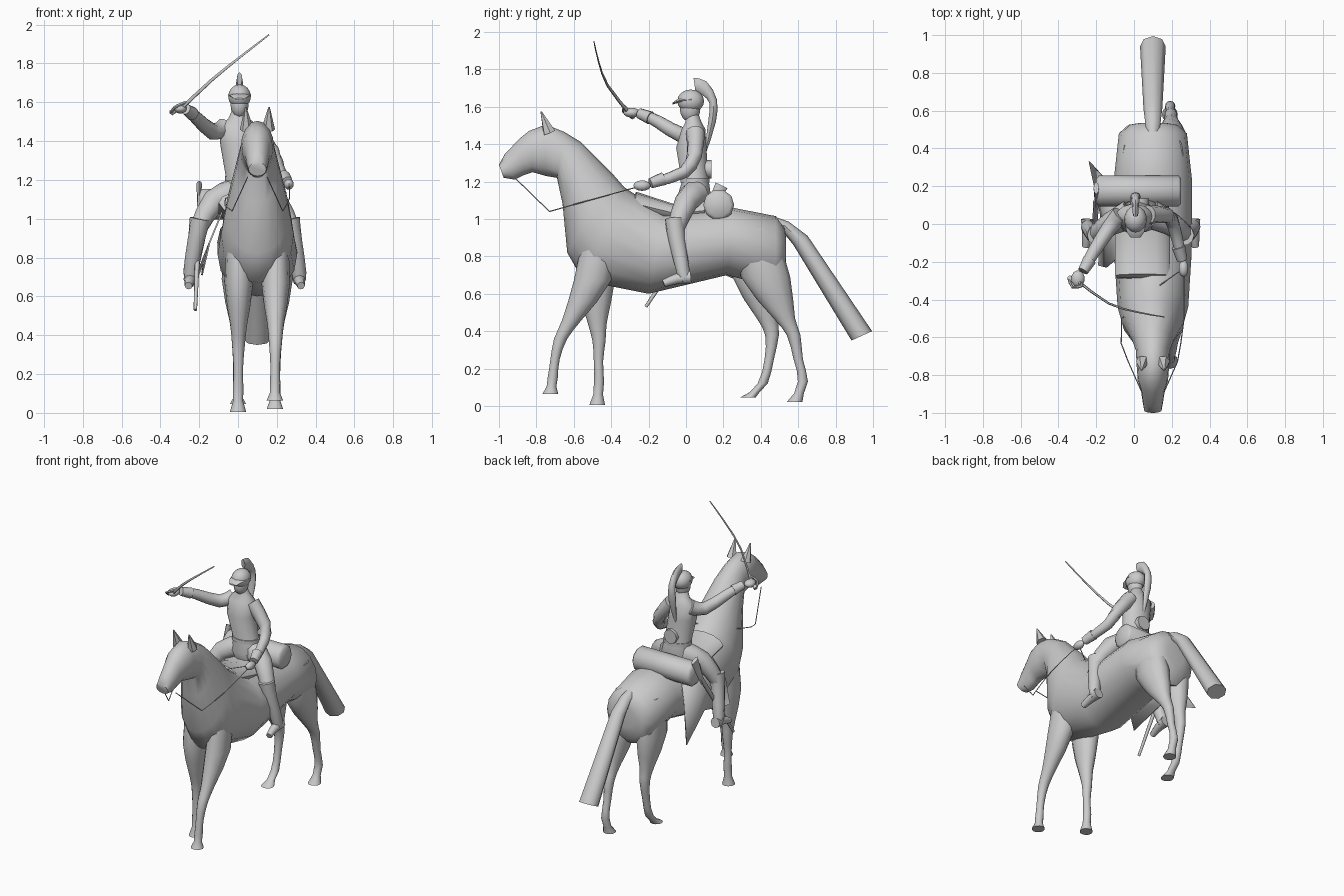
import bpy, bmesh, math
from mathutils import Vector as V

CX, RX = 0.1, 0.035  # centre lines of horse and rider


def finish(name, bm, angle=50):
    bmesh.ops.recalc_face_normals(bm, faces=bm.faces)
    me = bpy.data.meshes.new(name)
    bm.to_mesh(me)
    bm.free()
    ob = bpy.data.objects.new(name, me)
    bpy.context.collection.objects.link(ob)
    bpy.ops.object.select_all(action='DESELECT')
    ob.select_set(True)
    bpy.context.view_layer.objects.active = ob
    bpy.ops.object.shade_smooth_by_angle(angle=math.radians(angle))
    return ob


def smooth(rows):
    """Add a Catmull-Rom midpoint between neighbouring rows."""
    rows = [V(r) for r in rows]
    out = []
    for i in range(len(rows) - 1):
        a, b = rows[i], rows[i + 1]
        p, q = rows[max(i - 1, 0)], rows[min(i + 2, len(rows) - 1)]
        out += [a, (a + b) * 0.5625 - (p + q) * 0.0625]
    return out + [rows[-1]]


def loft(name, rings, n=12):
    """Skin rings given as (centre, half axis u, half axis v)."""
    bm = bmesh.new()
    prev = None
    for c, u, v in rings:
        angles = [math.tau * i / n for i in range(n)]
        cur = [bm.verts.new(c + u * math.cos(a) + v * math.sin(a)) for a in angles]
        if prev:
            for i in range(n):
                j = (i + 1) % n
                bm.faces.new((prev[i], prev[j], cur[j], cur[i]))
        else:
            bm.faces.new(cur)
        prev = cur
    bm.faces.new(prev)
    return finish(name, bm)


def side_loft(name, x, stations, n=12):
    """Stations: top y, z, bottom y, z, half width."""
    rings = []
    for ty, tz, by, bz, w in stations:
        t, b = V((x, ty, tz)), V((x, by, bz))
        rings.append(((t + b) / 2, V((w, 0, 0)), (t - b) / 2))
    return loft(name, rings, n)


def level_loft(name, stations, n=10):
    """Stations: centre x, y, z, radius x, radius y."""
    return loft(name, [(V(s[:3]), V((s[3], 0, 0)), V((0, s[4], 0))) for s in stations], n)


def tube(name, pts, r0, r1, n=8, flat=1.0):
    """Tapered tube along a smoothed path."""
    pts = smooth(pts)
    rings = []
    for i, p in enumerate(pts):
        d = (pts[min(i + 1, len(pts) - 1)] - pts[max(i - 1, 0)]).normalized()
        u = d.cross(V((0, 0, 1)))
        u = u.normalized() if u.length > 0.05 else V((1, 0, 0))
        r = r0 + (r1 - r0) * i / (len(pts) - 1)
        rings.append((p, u * r * flat, d.cross(u).normalized() * r))
    return loft(name, rings, n)


def ball(name, c, r, seg=12):
    bm = bmesh.new()
    bmesh.ops.create_uvsphere(bm, u_segments=seg, v_segments=8, radius=1)
    bmesh.ops.scale(bm, vec=V(r), verts=bm.verts)
    bmesh.ops.translate(bm, vec=V(c), verts=bm.verts)
    return finish(name, bm)


# horse: trunk, neck and head in one skin
side_loft("horse_body", CX, [
    (.535, .90, .535, .76, .07), (.525, .96, .525, .68, .13), (.48, 1.015, .48, .63, .18),
    (.25, 1.06, .22, .70, .207), (-.12, 1.03, -.20, .60, .205), (-.33, 1.17, -.55, .67, .187),
    (-.40, 1.25, -.635, .82, .165), (-.56, 1.41, -.66, 1.08, .112), (-.65, 1.465, -.69, 1.22, .09),
    (-.75, 1.505, -.75, 1.23, .086), (-.84, 1.47, -.82, 1.25, .08), (-.89, 1.43, -.865, 1.235, .064),
    (-.97, 1.345, -.915, 1.21, .054), (-1, 1.29, -.975, 1.22, .046)], 16)
for s in (-1, 1):
    tube("horse_ear", [(CX + s * .055, -.73, 1.46), (CX + s * .06, -.775, 1.575)], .036, .004, 6)


# horse: legs share one thickness profile from shoulder to hoof
def horse_leg(name, x0, x1, path, wide, thick):
    radii = (.06, .07 * thick, .043, .033, .025, .027, .042)
    rows = []
    for i, ((y, z), r) in enumerate(zip(path, radii)):
        rows.append((x0 + (x1 - x0) * i / 6, y, z, r, r * (1 + wide * max(0, 1 - i / 3.5))))
    rows = smooth(rows)
    rows[-2][3] = rows[-2][4] = .026
    level_loft(name, rows, 12)


horse_leg("front_left_leg", .195, .19, [(-.46, .92), (-.50, .67), (-.61, .46), (-.67, .36),
                                        (-.70, .25), (-.712, .155), (-.725, .065)], .5, 1.05)
horse_leg("front_right_leg", .005, 0, [(-.46, .92), (-.48, .67), (-.475, .45), (-.465, .35),
                                       (-.468, .24), (-.465, .13), (-.475, .005)], .5, 1.05)
horse_leg("back_left_leg", .20, .19, [(.37, .95), (.425, .69), (.525, .47), (.575, .38),
                                      (.60, .25), (.625, .13), (.58, .02)], .8, 1.2)
horse_leg("back_right_leg", 0, 0, [(.36, .95), (.38, .69), (.435, .47), (.46, .38),
                                   (.445, .25), (.41, .12), (.33, .045)], .8, 1.2)

# horse: tail
side_loft("horse_tail", CX, [(.48, 1.01, .46, .95, .03), (.55, .985, .51, .94, .04),
                             (.65, .91, .575, .86, .05), (.995, .40, .885, .35, .068)], 8)

# saddle, cloth flap, bedroll
side_loft("saddle", .045, [(-.285, 1.12, -.29, 1.02, .135), (-.265, 1.145, -.28, 1.02, .145),
                           (-.05, 1.075, -.05, .98, .145), (.10, 1.12, .10, .97, .14)])
loft("bedroll", [(V((.025 + s * x, .175, 1.075)), V((0, r, 0)), V((0, 0, r)))
                 for s, x, r in ((-1, .225, .065), (-1, .21, .083), (1, .21, .083), (1, .225, .065))], 10)
bm = bmesh.new()
edges = [((-.08, y, 1.05), (-.15, y * 1.35, .88), low) for y, low in
         ((-.17, (-.19, -.22, .71)), (0, (-.18, .05, .77)), (.17, (-.24, .33, .65)))]
cols = [[bm.verts.new(p) for p in c] for c in edges]
for a, b in zip(cols, cols[1:]):
    for i in range(2):
        bm.faces.new((a[i], a[i + 1], b[i + 1], b[i]))
flap = finish("saddle_cloth_flap", bm, 30)
flap.modifiers.new("thickness", 'SOLIDIFY').thickness = .008

# carbine slung muzzle down
tube("carbine_stock", [(-.20, .19, 1.18), (-.20, .10, .99)], .035, .018, 8, .4)
tube("carbine_barrel", [(-.20, .12, 1.03), (-.22, -.215, .53)], .016, .009)

# reins from bit to left hand
hand = V((.262, -.235, 1.178))
for s in (-1, 1):
    low = V((CX + s * .13, -.73, 1.04))
    tube("rein_front", [(CX + s * .05, -.91, 1.215), low], .003, .003, 4)
    tube("rein_back", [low, (CX + s * .165, -.50, 1.105), hand], .003, .003, 4)

# rider: torso, belt, pouch
level_loft("rider_torso", [(.04, .05, 1.06, .09, .07), (.035, .045, 1.13, .115, .09), (.03, .05, 1.2, .09, .074),
                           (.005, .028, 1.38, .096, .083), (0, .04, 1.48, .098, .065),
                           (.005, .04, 1.515, .055, .045), (.005, .03, 1.57, .032, .034)], 14)
level_loft("belt", [(.03, .048, z, .097, .08) for z in (1.195, 1.22)], 14)
side_loft("pouch", .03, [(y, 1.315, y, 1.215, .05) for y in (.10, .135)], 8)

# rider: head, helmet, visor, crest plume
ball("head", (.008, .022, 1.59), (.047, .055, .072))
ball("helmet", (.008, .025, 1.63), (.06, .072, .062), 14)
side_loft("visor", .008, [(.03, 1.65, .03, 1.625, .062), (-.04, 1.645, -.04, 1.62, .047),
                          (-.072, 1.622, -.072, 1.612, .026)], 10)
side_loft("crest_plume", .008, smooth([(.04, 1.755, .05, 1.685, .014), (.11, 1.735, .09, 1.66, .018),
                                       (.165, 1.64, .125, 1.62, .024), (.16, 1.52, .12, 1.53, .026),
                                       (.11, 1.36, .10, 1.38, .008)]), 8)

# rider: arms, cuffs, hands
tube("right_arm", [(-.07, .05, 1.47), (-.13, -.02, 1.447), (-.215, -.15, 1.52), (-.26, -.23, 1.56)], .05, .026, 10)
tube("left_arm", [(.075, .05, 1.465), (.175, .045, 1.34), (.21, -.01, 1.25), (.25, -.17, 1.195)], .05, .026, 10)
tube("right_cuff", [(-.235, -.19, 1.54), (-.27, -.25, 1.565)], .036, .028, 10)
tube("left_cuff", [(.235, -.12, 1.215), (.255, -.19, 1.19)], .036, .028, 10)
ball("right_hand", (-.297, -.29, 1.568), (.036, .045, .026), 10)
ball("left_hand", hand, (.026, .046, .028), 10)

# rider: mirrored legs and boots
for side, s in (("left", 1), ("right", -1)):
    def p(x, y, z):
        return V((RX + s * x, y, z))
    tube(side + "_thigh", [p(.055, .05, 1.13), p(.16, 0, 1.09), p(.24, -.055, .95)], .078, .046, 10)
    tube(side + "_boot", [p(.23, -.06, 1.0), p(.25, -.05, .89), p(.28, -.015, .72), p(.28, -.01, .67)], .054, .029, 10)
    tube(side + "_foot", [p(.28, .025, .69), p(.283, -.05, .68), p(.29, -.12, .655)], .036, .02)

# sabre
tube("sabre_blade", [(-.30, -.30, 1.56), (-.135, -.42, 1.715), (.02, -.467, 1.84), (.16, -.492, 1.948)], .011, .004, 6, .7)
tube("sabre_grip", [(-.345, -.285, 1.545), (-.28, -.315, 1.585)], .014, .012)
tube("sabre_guard", [(-.345, -.285, 1.545), (-.325, -.335, 1.575), (-.27, -.325, 1.60)], .008, .008, 6)
